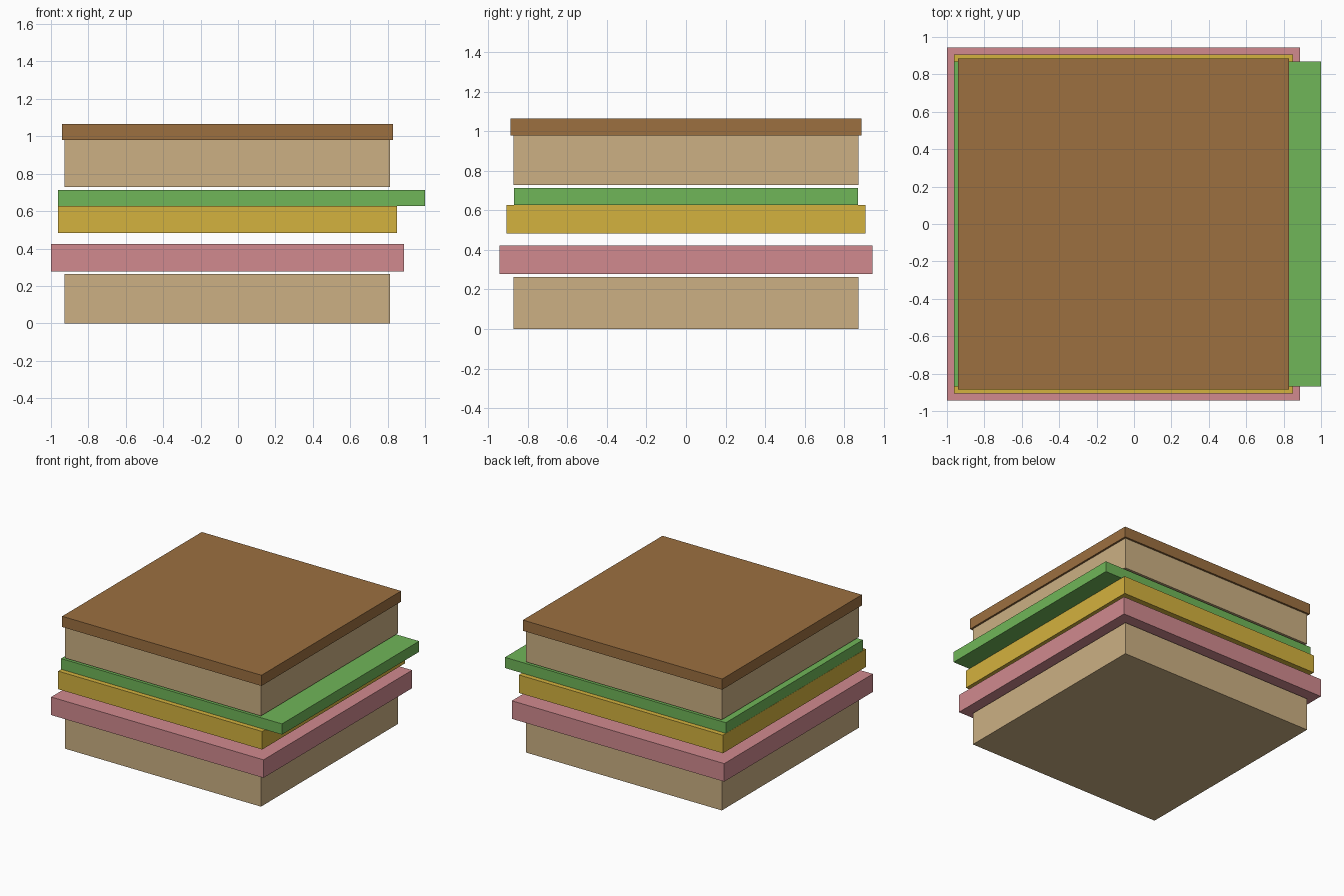
import bpy

if "Cube" in bpy.data.objects:
    bpy.data.objects.remove(bpy.data.objects["Cube"])


def linear(c):
    c /= 255
    return c / 12.92 if c <= 0.04045 else ((c + 0.055) / 1.055) ** 2.4


def material(name, rgb):
    mat = bpy.data.materials.new(name)
    mat.diffuse_color = (*[linear(c) for c in rgb], 1)
    mat.use_nodes = True
    mat.node_tree.nodes["Principled BSDF"].inputs["Base Color"].default_value = mat.diffuse_color
    return mat


def slab(name, x0, x1, half_y, z0, z1, mat):
    """Flat box layer, symmetric in y."""
    bpy.ops.mesh.primitive_cube_add(size=1, location=((x0 + x1) / 2, 0, (z0 + z1) / 2))
    obj = bpy.context.object
    obj.name = name
    obj.scale = (x1 - x0, half_y * 2, z1 - z0)
    bpy.ops.object.transform_apply(location=False, rotation=False, scale=True)
    obj.data.materials.append(mat)
    return obj


bread = material("bread", (204, 176, 131))
crust = material("crust", (156, 112, 64))
ham = material("ham", (209, 138, 143))
cheese = material("cheese", (212, 178, 62))
lettuce = material("lettuce", (112, 182, 88))

# Layers from the bottom up
slab("bottom_bread", -0.928, 0.814, 0.871, 0.0, 0.263, bread)
slab("ham_slice", -1.0, 0.887, 0.943, 0.278, 0.423, ham)
slab("cheese_slice", -0.963, 0.85, 0.907, 0.482, 0.627, cheese)
slab("lettuce_leaf", -0.963, 1.0, 0.87, 0.628, 0.714, lettuce)
slab("top_bread", -0.928, 0.814, 0.871, 0.728, 0.99, bread)
slab("top_crust", -0.942, 0.829, 0.886, 0.979, 1.065, crust)
